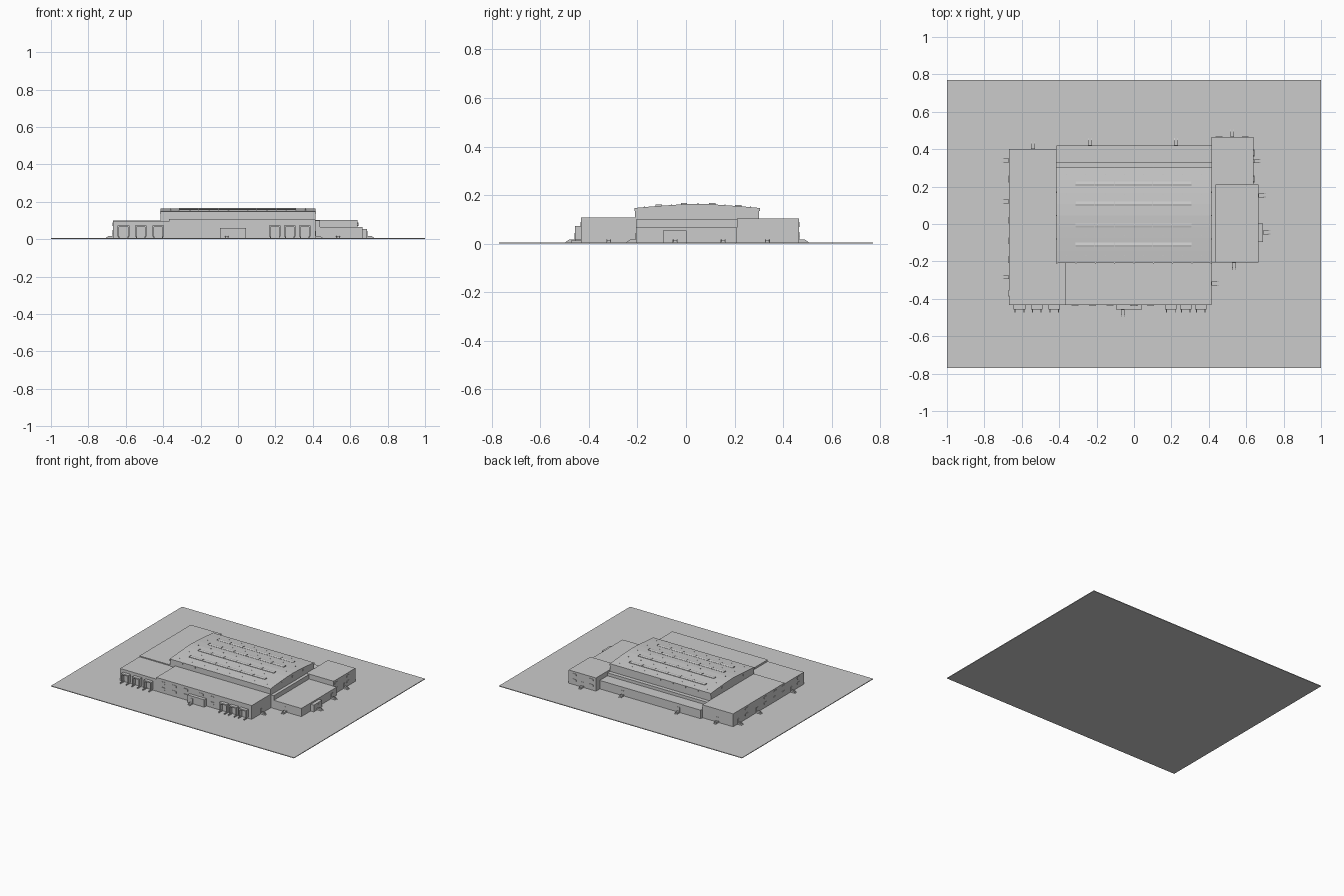
import bpy, bmesh, math
from mathutils import Vector, Matrix

if "Cube" in bpy.data.objects:
    bpy.data.objects.remove(bpy.data.objects["Cube"])

G = 0.005   # top of ground sheet
F = 0.015   # floor level


def new_object(name, bm):
    bmesh.ops.recalc_face_normals(bm, faces=bm.faces)
    mesh = bpy.data.meshes.new(name)
    bm.to_mesh(mesh)
    bm.free()
    ob = bpy.data.objects.new(name, mesh)
    bpy.context.collection.objects.link(ob)
    return ob


def add_box(bm, x0, x1, y0, y1, z0, z1, mat=Matrix()):
    m = Matrix.Translation(((x0 + x1) / 2, (y0 + y1) / 2, (z0 + z1) / 2)) @ \
        Matrix.Diagonal((x1 - x0, y1 - y0, z1 - z0, 1))
    bmesh.ops.create_cube(bm, size=1, matrix=mat @ m)


def box(name, *dims):
    bm = bmesh.new()
    add_box(bm, *dims)
    return new_object(name, bm)


def add_prism(bm, profile, x0, x1, mat=Matrix()):
    """Extrude a (y, z) profile along x."""
    face = bm.faces.new([bm.verts.new(mat @ Vector((x0, y, z))) for y, z in profile])
    ext = bmesh.ops.extrude_face_region(bm, geom=[face])
    vs = [v for v in ext["geom"] if isinstance(v, bmesh.types.BMVert)]
    bmesh.ops.translate(bm, verts=vs, vec=mat.to_3x3() @ Vector((x1 - x0, 0, 0)))


def wall_frame(x, y, side):
    """Local frame on a wall: local -y points out of the wall."""
    turn = {"front": 0, "right": 90, "back": 180, "left": -90}[side]
    return Matrix.Translation((x, y, 0)) @ Matrix.Rotation(math.radians(turn), 4, "Z")


# ground sheet
box("ground", -1, 1, -0.77, 0.77, 0, G)

# building blocks
blocks = {
    "left_wing": (-0.668, -0.415, -0.205, 0.40, 0.101),
    "front_left_block": (-0.668, -0.37, -0.432, -0.205, 0.094),
    "front_block": (-0.37, 0.415, -0.432, -0.205, 0.107),
    "back_strip": (-0.415, 0.415, 0.33, 0.42, 0.068),
    "back_upper_strip": (-0.415, 0.415, 0.30, 0.33, 0.09),
    "back_right_block": (0.415, 0.64, 0.21, 0.465, 0.103),
    "side_strip": (0.415, 0.438, -0.205, 0.21, 0.10),
    "right_annex": (0.438, 0.665, -0.205, 0.21, 0.066),
    "right_porch": (0.665, 0.69, -0.095, 0.003, 0.055),
    "front_porch": (-0.095, 0.042, -0.457, -0.432, 0.06),
}
for name, (x0, x1, y0, y1, h) in blocks.items():
    box(name, x0, x1, y0, y1, G, h)

# main hall with shallow arched roof
half = [(0.255, 0.147), (0.19, 0.153), (0.12, 0.158), (0.06, 0.162)]
cy = 0.046
prof = [(cy - 0.255, G)] + [(cy - d, z) for d, z in half] + [(cy, 0.164)] + \
       [(cy + d, z) for d, z in reversed(half)] + [(cy + 0.255, G)]
bm = bmesh.new()
add_prism(bm, prof, -0.415, 0.415)
new_object("main_hall", bm)


def roof_z(y):
    pts = [(0, 0.164)] + half[::-1]
    d = abs(y - cy)
    for (a, za), (b, zb) in zip(pts, pts[1:]):
        if d <= b:
            return za + (zb - za) * (d - a) / (b - a)
    return 0.147


# skylight strips: peaked glazing with curbs and dividing bars
bm = bmesh.new()
for y in (0.215, 0.108, -0.008, -0.112):
    z = roof_z(y)
    w = 0.012
    add_prism(bm, [(y - w, z - 0.003), (y - w, z + 0.002), (y, z + 0.005),
                   (y + w, z + 0.002), (y + w, z - 0.003)], -0.315, 0.31)
    for i in range(7):
        x = -0.314 + i * 0.1038
        add_box(bm, x - 0.001, x + 0.001, y - w - 0.001, y + w + 0.001, z - 0.003, z + 0.0055)
new_object("skylights", bm)

# drain outlets along the eaves and gable ends
bm = bmesh.new()
for i in range(9):
    x = -0.413 + i * 0.10325
    for y in (-0.209, 0.301):
        add_box(bm, x - 0.003, x + 0.003, y - 0.003, y + 0.003, 0.135, 0.147)
for s in (-1, 1):
    for y in (-0.08, 0.045, 0.17):
        add_box(bm, s * 0.415 - 0.003, s * 0.415 + 0.003, y - 0.003, y + 0.003, 0.135, 0.147)
new_object("roof_drains", bm)

# small roof vents between the skylights
bm = bmesh.new()
for y in (-0.17, -0.06, 0.05, 0.16, 0.265):
    for i in range(8):
        x = -0.36 + i * 0.103
        bmesh.ops.create_cone(bm, cap_ends=True, segments=8, radius1=0.002, radius2=0.002, depth=0.004,
                              matrix=Matrix.Translation((x, y, roof_z(y) + 0.001)))
new_object("roof_vents", bm)

# loading docks: hood, side cheeks, door panel, bumpers
bm = bmesh.new()
docks = [-0.612, -0.52, -0.426, 0.197, 0.277, 0.357]
for x in docks:
    m = wall_frame(x, -0.432, "front")
    add_box(bm, -0.031, 0.031, -0.025, 0, 0.064, 0.073, m)
    for s in (-1, 1):
        a, b = sorted((s * 0.023, s * 0.031))
        add_box(bm, a, b, -0.025, 0, F, 0.064, m)
        a, b = sorted((s * 0.021, s * 0.026))
        add_box(bm, a, b, -0.042, 0, G, 0.014, m)
    add_box(bm, -0.018, 0.018, -0.003, 0, F, 0.055, m)
new_object("loading_docks", bm)

# doors with landing and steps
doors = [(-0.54, 0.40, "back"), (-0.235, 0.42, "back"), (0.225, 0.42, "back"), (0.525, 0.465, "back"),
         (-0.668, 0.34, "left"), (-0.668, 0.12, "left"), (-0.668, -0.285, "left"),
         (0.64, 0.335, "right"), (0.665, 0.153, "right"), (0.69, -0.045, "right"),
         (0.415, -0.318, "right"), (0.535, -0.205, "front"), (-0.06, -0.457, "front")]
bm_d, bm_s = bmesh.new(), bmesh.new()
for x, y, side in doors:
    m = wall_frame(x, y, side)
    add_box(bm_d, -0.009, 0.009, -0.003, 0, F, 0.044, m)
    stair = [(0, G), (0, F), (-0.022, F), (-0.022, 0.0115), (-0.028, 0.0115),
             (-0.028, 0.008), (-0.034, 0.008), (-0.034, G)]
    add_prism(bm_s, stair, -0.007, 0.007, m)
    for s in (-1, 1):   # sloping stringers
        a, b = sorted((s * 0.007, s * 0.010))
        add_prism(bm_s, [(0, G), (0, 0.017), (-0.024, 0.017), (-0.04, 0.006), (-0.04, G)], a, b, m)
new_object("doors", bm_d)
new_object("entrance_steps", bm_s)

# windows in two rows, with chamfered corners
bm = bmesh.new()
windows = [(x, -0.432, "front") for x in (-0.315, -0.222, -0.128, 0.0, 0.088)] + \
          [(0.64, y, "right") for y in (0.24, 0.38)] + \
          [(x, 0.465, "back") for x in (0.455, 0.595)] + \
          [(-0.668, y, "left") for y in (0.24, 0.02, -0.09, -0.19, -0.37)]
w, h, c = 0.018, 0.010, 0.005
outline = [(-w + c, -h), (w - c, -h), (w, -h + c), (w, h - c),
           (w - c, h), (-w + c, h), (-w, h - c), (-w, -h + c)]
for x, y, side in windows:
    m = wall_frame(x, y, side) @ Matrix.Rotation(math.radians(90), 4, "Z")
    for z in (0.038, 0.079):
        add_prism(bm, [(a, b + z) for a, b in outline], -0.003, 0.001, m)
new_object("windows", bm)
